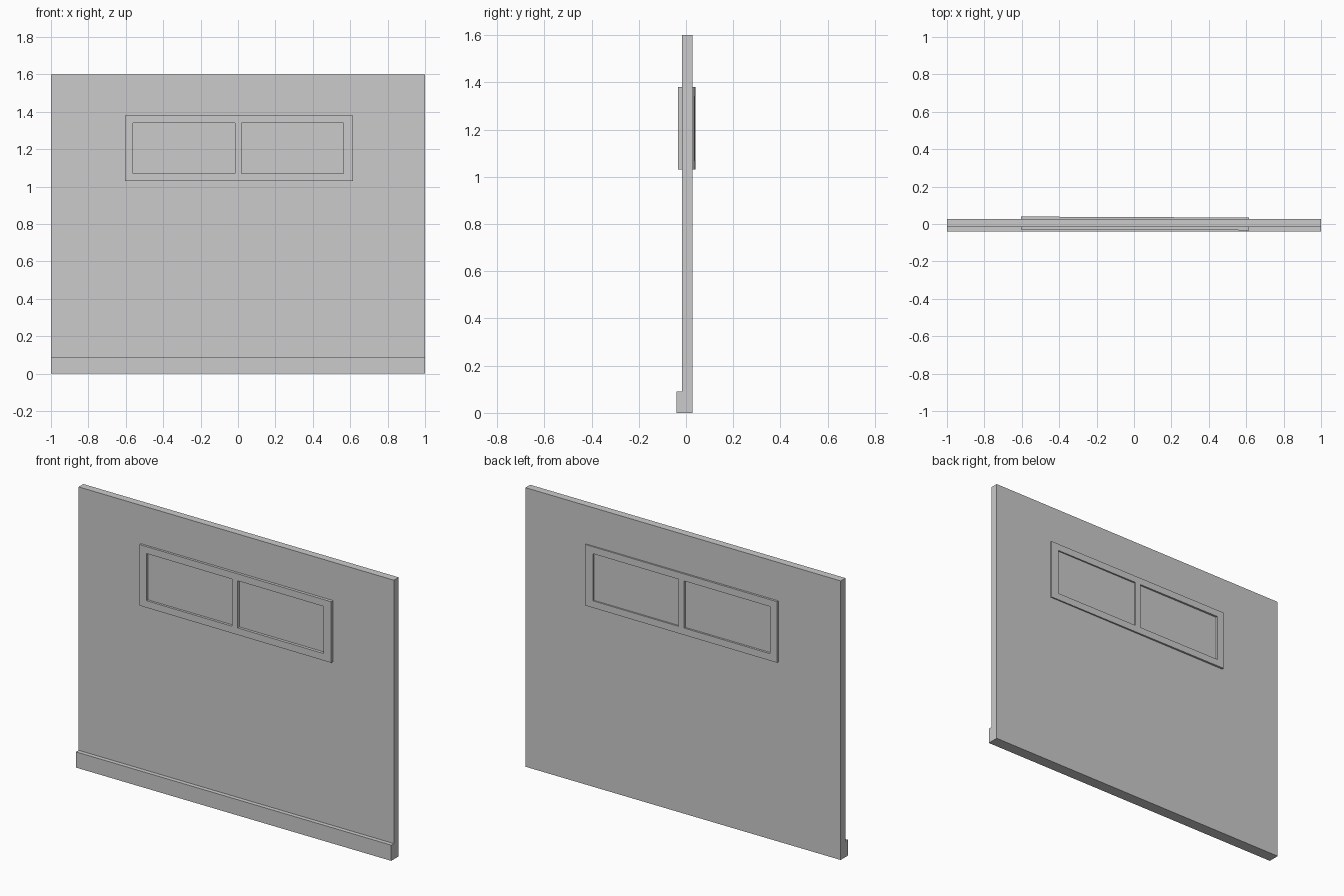
import bpy
import math
from mathutils import Vector

cube = bpy.data.objects.get("Cube")
if cube:
    bpy.data.objects.remove(cube, do_unlink=True)

# One plain grey for the whole model
GREY = (0.6, 0.6, 0.6, 1.0)
grey = bpy.data.materials.new("plain grey")
grey.use_nodes = True
grey.diffuse_color = GREY
grey.node_tree.nodes["Principled BSDF"].inputs["Base Color"].default_value = GREY


def box(name, low, high):
    """Axis-aligned box between two corners."""
    low, high = Vector(low), Vector(high)
    bpy.ops.mesh.primitive_cube_add(size=1, location=(low + high) / 2)
    obj = bpy.context.object
    obj.name = name
    obj.scale = high - low
    bpy.ops.object.transform_apply(location=False, rotation=False, scale=True)
    obj.data.materials.append(grey)
    return obj


# Wall panel and skirting board along the front of its foot
WALL_FRONT, WALL_BACK = -0.016, 0.027
box("wall_panel", (-1, WALL_FRONT, 0), (1, WALL_BACK, 1.6))
box("skirting_board", (-1, -0.04, 0), (1, WALL_FRONT, 0.09))

# Window frame standing proud on both faces of the wall
frame = box("window_frame", (-0.605, -0.031, 1.03), (0.615, 0.037, 1.38))

# Two window openings, leaving a narrow mullion; the wall forms the panes
for side, x0, x1 in (("right", -0.56, -0.015), ("left", 0.02, 0.565)):
    cutter = box(side + "_opening_cutter", (x0, -0.2, 1.07), (x1, 0.2, 1.34))
    cutter.hide_render = True
    cut = frame.modifiers.new(side + " opening", "BOOLEAN")
    cut.operation = "DIFFERENCE"
    cut.solver = "EXACT"
    cut.object = cutter
    bpy.context.view_layer.objects.active = frame
    bpy.ops.object.modifier_apply(modifier=cut.name)
    bpy.data.objects.remove(cutter, do_unlink=True)

# The frame sits very slightly askew in the wall
frame.rotation_euler.z = math.radians(-0.25)
